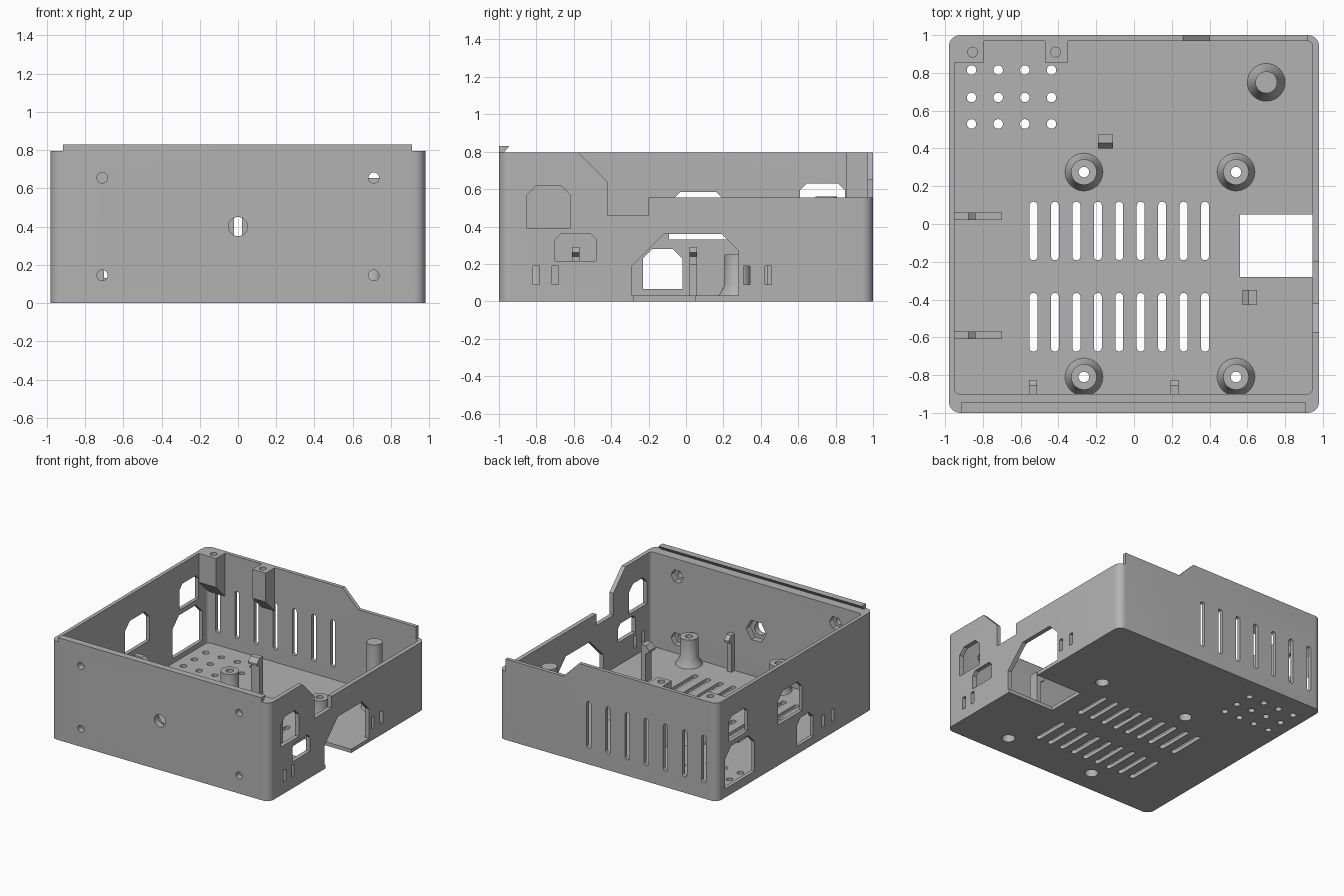
import bpy, bmesh, math
from mathutils import Vector

if "Cube" in bpy.data.objects:
    bpy.data.objects.remove(bpy.data.objects["Cube"], do_unlink=True)

GREY = (0.45, 0.45, 0.45, 1)
mat = bpy.data.materials.new("light grey plastic")
mat.use_nodes = True
mat.diffuse_color = GREY
mat.node_tree.nodes["Principled BSDF"].inputs["Base Color"].default_value = GREY

FLOOR, TOP = 0.03, 0.795
AXES = {"x": lambda u, v, w: (w, u, v),
        "y": lambda u, v, w: (u, w, v),
        "z": lambda u, v, w: (u, v, w)}


def prism(bm, pts, axis, a, b):
    """Extrude a 2D outline along an axis from a to b."""
    place = AXES[axis]
    low = [bm.verts.new(place(u, v, a)) for u, v in pts]
    high = [bm.verts.new(place(u, v, b)) for u, v in pts]
    n = len(pts)
    faces = [bm.faces.new(low[::-1]), bm.faces.new(high)]
    for i in range(n):
        j = (i + 1) % n
        faces.append(bm.faces.new((low[i], low[j], high[j], high[i])))
    bmesh.ops.recalc_face_normals(bm, faces=faces)


def rounded(x0, x1, y0, y1, r, steps=8):
    corners = [(x1 - r, y1 - r), (x0 + r, y1 - r), (x0 + r, y0 + r), (x1 - r, y0 + r)]
    pts = []
    for k, (cx, cy) in enumerate(corners):
        for s in range(steps + 1):
            t = math.pi / 2 * (k + s / steps)
            pts.append((cx + r * math.cos(t), cy + r * math.sin(t)))
    # drop points that coincide where two arcs meet
    return [p for i, p in enumerate(pts) if math.dist(p, pts[i - 1]) > 1e-5]


def circle(cx, cy, r, n=24):
    return [(cx + r * math.cos(2 * math.pi * i / n), cy + r * math.sin(2 * math.pi * i / n))
            for i in range(n)]


def rect(x0, x1, y0, y1):
    return [(x0, y0), (x1, y0), (x1, y1), (x0, y1)]


def window(x0, x1, y0, y1, c):
    """Rectangle with both top corners chamfered."""
    return [(x0, y0), (x1, y0), (x1, y1 - c), (x1 - c, y1), (x0 + c, y1), (x0, y1 - c)]


def make(name, bm):
    mesh = bpy.data.meshes.new(name)
    bm.to_mesh(mesh)
    bm.free()
    mesh.materials.append(mat)
    obj = bpy.data.objects.new(name, mesh)
    bpy.context.collection.objects.link(obj)
    return obj


def solid(name, prisms):
    bm = bmesh.new()
    for p in prisms:
        prism(bm, *p)
    return make(name, bm)


def cut(obj, *groups):
    """Subtract each group of prisms from the object."""
    cutters = []
    for group in groups:
        cutter = solid("cutter", group)
        cutter.hide_render = True
        mod = obj.modifiers.new("cut", "BOOLEAN")
        mod.operation, mod.solver, mod.object = "DIFFERENCE", "EXACT", cutter
        cutters.append(cutter)
    bpy.context.view_layer.update()
    graph = bpy.context.evaluated_depsgraph_get()
    mesh = bpy.data.meshes.new_from_object(obj.evaluated_get(graph))
    obj.modifiers.clear()
    obj.data = mesh
    for c in cutters:
        bpy.data.objects.remove(c, do_unlink=True)


def lathe(name, profile, x, y, n=32):
    """Spin a closed (radius, height) outline around a vertical axis."""
    bm = bmesh.new()
    rings = []
    for i in range(n):
        t = 2 * math.pi * i / n
        rings.append([bm.verts.new((x + r * math.cos(t), y + r * math.sin(t), z))
                      for r, z in profile])
    for i in range(n):
        a, b = rings[i], rings[(i + 1) % n]
        for k in range(len(profile)):
            m = (k + 1) % len(profile)
            bm.faces.new((a[k], b[k], b[m], a[m]))
    bmesh.ops.remove_doubles(bm, verts=bm.verts, dist=1e-5)
    bmesh.ops.recalc_face_normals(bm, faces=bm.faces)
    return make(name, bm)


# shell: open tray with rounded corners
shell = solid("shell", [(rounded(-0.98, 0.98, -1, 1, 0.06), "z", 0, TOP)])
cavity = [(rounded(-0.95, 0.945, -0.9, 0.97, 0.03), "z", FLOOR, 1)]

# lowered edges of the right and back walls
right_edge = [([(-0.68, 0.9), (-0.42, 0.64), (-0.42, 0.46), (-0.2, 0.46), (-0.2, 0.555),
                (1.1, 0.555), (1.1, 0.9)], "x", 0.92, 1.1)]
back_edge = [([(0.155, 0.9), (0.4, 0.655), (0.95, 0.655), (0.95, 0.9)], "y", 0.9, 1.1)]

# ports and slits in the side walls
right_ports = [(window(-0.85, -0.62, 0.39, 0.62, 0.05), "x", 0.9, 1.1),
               (window(-0.7, -0.48, 0.215, 0.36, 0.03), "x", 0.9, 1.1),
               ([(-0.29, FLOOR), (0.28, FLOOR), (0.28, 0.27), (0.19, 0.36), (-0.12, 0.36),
                 (-0.29, 0.19)], "x", 0.9, 1.1)]
right_ports += [(rect(y - 0.017, y + 0.017, 0.09, 0.19), "x", 0.9, 1.1)
                for y in (-0.8, -0.7, 0.325, 0.44)]
left_ports = [(window(-0.23, -0.02, 0.065, 0.28, 0.05), "x", -1.1, -0.9),
              (window(-0.09, 0.22, 0.33, 0.585, 0.06), "x", -1.1, -0.9),
              (window(0.61, 0.85, 0.43, 0.63, 0.035), "x", -1.1, -0.9),
              (window(0.52, 0.9, 0.07, 0.39, 0.08), "x", -1.1, -0.9)]
left_ports += [(rect(y - 0.017, y + 0.017, 0.09, 0.19), "x", -1.1, -0.9)
               for y in (-0.36, -0.48)]

# vents in the back wall and the floor
back_slots = [(rounded(x - 0.02, x + 0.02, 0.13, 0.51, 0.02), "y", 0.9, 1.1)
              for x in (0.172 * i - 0.86 for i in range(7))]
floor_cuts = [(rounded(x - 0.021, x + 0.021, y, y + 0.31, 0.021), "z", -0.1, 0.1)
              for x in (0.1135 * i - 0.532 for i in range(9)) for y in (-0.675, -0.192)]
floor_cuts += [(circle(0.141 * i - 0.86, y, 0.025), "z", -0.1, 0.1)
               for i in range(4) for y in (0.815, 0.67, 0.53)]
standoffs = [(x, y) for x in (-0.265, 0.54) for y in (-0.81, 0.275)]
floor_cuts += [(circle(x, y, 0.05, 32), "z", -0.1, 0.1) for x, y in standoffs]
floor_cuts += [(rect(0.56, 1.1, -0.28, 0.05), "z", -0.1, 0.1)]

# screw holes through the front wall with nut pockets inside
screws = [(x, z, 0.028, 0.055) for x in (-0.71, 0.71) for z in (0.145, 0.655)]
screws.append((0, 0.4, 0.05, 0.09))
holes = [(circle(x, z, r), "y", -1.1, -0.85) for x, z, r, h in screws]
pockets = [(circle(x, z, h, 6), "y", -0.95, -0.8) for x, z, r, h in screws]

cut(shell, cavity, right_edge, back_edge, right_ports, left_ports,
    back_slots, floor_cuts, holes, pockets)
parts = [shell]

# hooked lip on top of the front wall
parts.append(solid("front_lip", [([(-1, TOP - 0.005), (-0.978, TOP - 0.005), (-0.975, TOP),
                                   (-0.945, 0.83), (-1, 0.83)], "x", -0.915, 0.91)]))

# hollow board standoffs and the tall solid support
for i, (x, y) in enumerate(standoffs):
    parts.append(lathe(f"standoff_{i + 1}", [
        (0.1, FLOOR), (0.068, 0.09), (0.068, 0.25), (0.028, 0.25),
        (0.028, 0.1), (0.05, 0.1), (0.05, FLOOR)], x, y))
parts.append(lathe("tall_support", [(0, FLOOR), (0.1, FLOOR), (0.058, 0.12),
                                    (0.058, 0.56), (0, 0.56)], 0.7, 0.75))

# lid screw blocks tapering into the back wall
for name, x0, x1, hole in (("corner_screw_block", -0.955, -0.795, -0.855),
                           ("back_screw_block", -0.47, -0.35, -0.415)):
    block = solid(name, [([(0.855, TOP), (0.855, 0.56), (0.975, 0.44), (0.975, TOP)],
                          "x", x0, x1)])
    cut(block, [(circle(hole, 0.91, 0.026), "z", 0.62, 0.9)])
    parts.append(block)

# snap clips: (across, height) outline with a hook at the top
CLIP = [(0, FLOOR), (0.04, FLOOR), (0.04, 0.26), (0.075, 0.28), (0.075, 0.295),
        (0.045, 0.33), (0, 0.33)]
LEDGE_CLIP = [(0, FLOOR), (0.25, FLOOR), (0.25, 0.2), (0.07, 0.2), (0.07, 0.24),
              (0.11, 0.26), (0.075, 0.29), (0, 0.29)]


def clip(name, outline, axis, start, sign, centre, half):
    pts = [(start + sign * u, z) for u, z in outline]
    parts.append(solid(name, [(pts, axis, centre - half, centre + half)]))


clip("back_clip", CLIP, "x", 0.475, -1, -0.15, 0.04)
clip("right_clip", CLIP, "y", 0.65, -1, -0.39, 0.04)
clip("front_clip_right", CLIP, "x", -0.9, 1, -0.535, 0.021)
clip("front_clip_left", CLIP, "x", -0.9, 1, 0.215, 0.021)
clip("side_clip_back", LEDGE_CLIP, "y", -0.95, 1, 0.04, 0.02)
clip("side_clip_front", LEDGE_CLIP, "y", -0.95, 1, -0.59, 0.02)

# smooth the curved walls, keep hard edges
bpy.ops.object.select_all(action="DESELECT")
for p in parts:
    p.select_set(True)
bpy.context.view_layer.objects.active = shell
bpy.ops.object.shade_smooth_by_angle(angle=math.radians(30))
